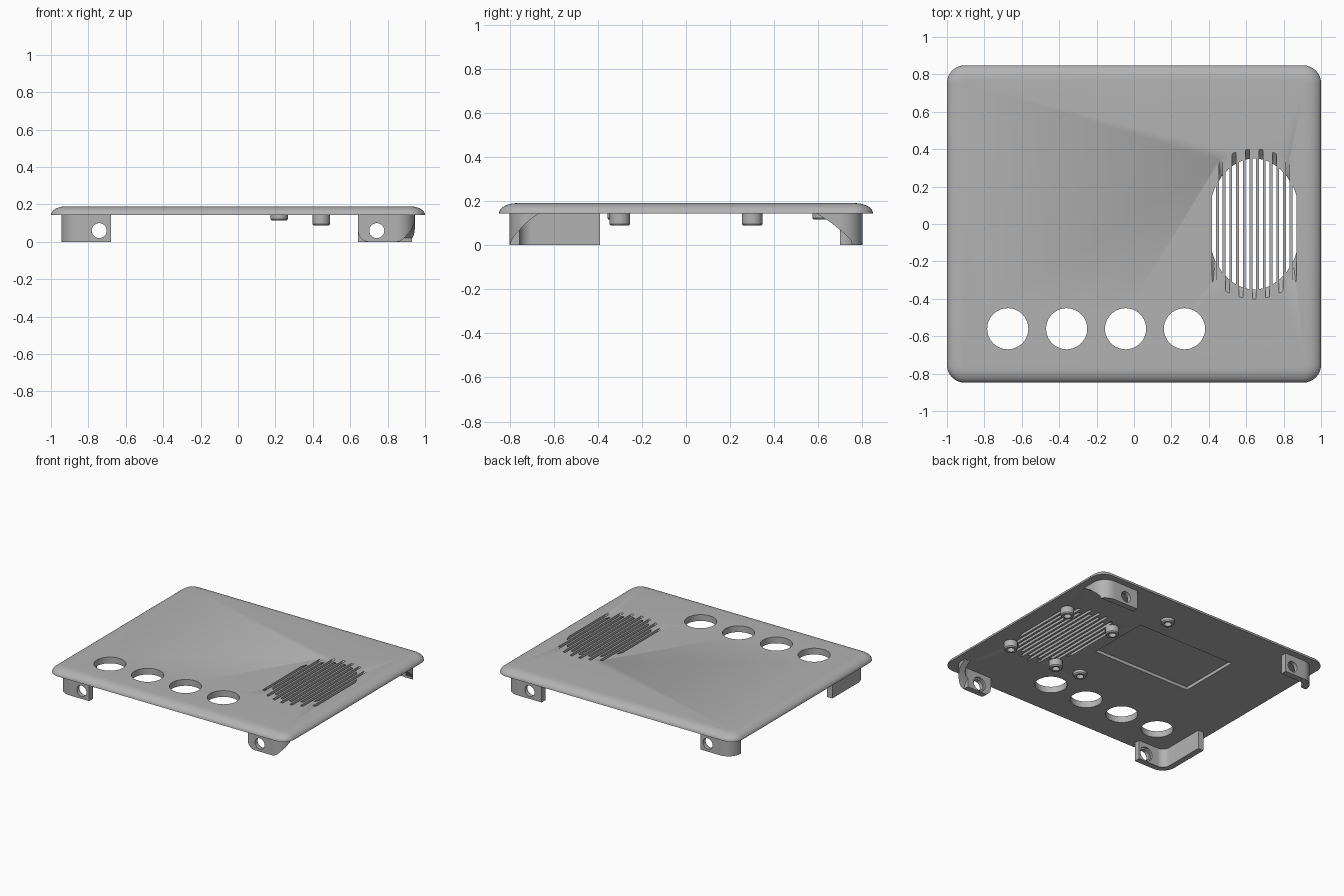
import bpy, bmesh, math
from mathutils import Matrix

if "Cube" in bpy.data.objects:
    bpy.data.objects.remove(bpy.data.objects["Cube"])

grey = bpy.data.materials.new("plastic_grey")
grey.diffuse_color = (0.45, 0.45, 0.45, 1)
grey.use_nodes = True
grey.node_tree.nodes["Principled BSDF"].inputs["Base Color"].default_value = grey.diffuse_color
Z0, Z1 = 0.143, 0.19          # underside and top of the panel


def make(name, bm):
    bmesh.ops.recalc_face_normals(bm, faces=bm.faces)
    me = bpy.data.meshes.new(name)
    bm.to_mesh(me)
    bm.free()
    me.materials.append(grey)
    ob = bpy.data.objects.new(name, me)
    bpy.context.collection.objects.link(ob)
    return ob


def loft(bm, rings, capped=True):
    """Skin a list of equal-length point rings."""
    vs = [[bm.verts.new(p) for p in r] for r in rings]
    n = len(vs[0])
    pairs = list(zip(vs, vs[1:])) + ([] if capped else [(vs[-1], vs[0])])
    for a, b in pairs:
        for i in range(n):
            j = (i + 1) % n
            bm.faces.new((a[i], a[j], b[j], b[i]))
    if capped:
        bm.faces.new(vs[0][::-1])
        bm.faces.new(vs[-1])


def cylinder(bm, x, y, z, r, depth, along_y=False):
    m = Matrix.Translation((x, y, z))
    if along_y:
        m = m @ Matrix.Rotation(math.pi / 2, 4, 'X')
    bmesh.ops.create_cone(bm, cap_ends=True, segments=40, radius1=r, radius2=r,
                          depth=depth, matrix=m)


def activate(ob):
    bpy.ops.object.select_all(action='DESELECT')
    ob.select_set(True)
    bpy.context.view_layer.objects.active = ob


def cut(ob, bm):
    cutter = make("cutter", bm)
    cutter.hide_render = True
    mod = ob.modifiers.new("cut", 'BOOLEAN')
    mod.operation, mod.solver, mod.object = 'DIFFERENCE', 'EXACT', cutter
    activate(ob)
    bpy.ops.object.modifier_apply(modifier=mod.name)
    bpy.data.objects.remove(cutter)


def smooth(ob):
    activate(ob)
    bpy.ops.object.shade_smooth_by_angle(angle=math.radians(32))


# panel: rounded rectangle with a rounded upper edge
def rounded_rect(hx, hy, r, z, n=8):
    pts = []
    for k, (sx, sy) in enumerate(((1, 1), (-1, 1), (-1, -1), (1, -1))):
        for i in range(n + 1):
            a = math.pi / 2 * (k + i / n)
            pts.append((sx * (hx - r) + r * math.cos(a),
                        sy * (hy - r) + r * math.sin(a), z))
    return pts


bm = bmesh.new()
rings = []
for i in range(9):
    a = math.pi / 2 * i / 8
    inset = 0.08 * (1 - math.cos(a))
    rings.append(rounded_rect(1 - inset, 0.848 - inset, 0.095 - inset,
                              Z0 + (Z1 - Z0) * math.sin(a)))
loft(bm, rings)
panel = make("panel", bm)

# round knob holes
bm = bmesh.new()
for i in range(4):
    cylinder(bm, -0.675 + 0.315 * i, -0.56, 0.17, 0.11, 0.2)
cut(panel, bm)

# display recess on the underside
bm = bmesh.new()
loft(bm, [[(-0.487, -0.02, z), (0.325, -0.02, z), (0.325, 0.455, z), (-0.487, 0.455, z)]
          for z in (0.1, 0.167)])
cut(panel, bm)


# speaker grille: slots slanted alternately forward and back
def ellipse(x, a, b):
    return b * math.sqrt(1 - (x / a) ** 2)


bm = bmesh.new()
for i in range(13):
    dx = (i - 6) * 0.0358
    s = 1 if i % 2 else -1
    rings = []
    for t in (-0.4, 1.4):
        z = Z0 + t * (Z1 - Z0)
        ring = []
        for end in (1, -1):
            for side in (-1, 1):
                x = dx + side * end * 0.0105
                near, far = ellipse(x, 0.25, 0.35), ellipse(x, 0.34, 0.40)
                f = t if end == s else 1 - t
                ring.append((0.643 + x, end * (near + (far - near) * f), z))
        rings.append(ring)
    loft(bm, rings)
bmesh.ops.triangulate(bm, faces=bm.faces)
cut(panel, bm)
smooth(panel)


# hollow screw bosses under the panel
def boss(name, x, y, bottom):
    bm = bmesh.new()
    prof = [(0.047, Z0 + 0.004), (0.047, bottom + 0.008), (0.041, bottom),
            (0.025, bottom), (0.025, Z0 + 0.004)]
    loft(bm, [[(x + r * math.cos(a), y + r * math.sin(a), z)
               for a in (math.tau * k / 32 for k in range(32))] for r, z in prof], False)
    smooth(make(name, bm))


for x in (0.445, 0.845):
    for y in (-0.3, 0.3):
        boss("speaker_boss", x, y, 0.088)
boss("short_boss", 0.22, 0.62, 0.115)
boss("short_boss", 0.22, -0.31, 0.115)


# corner brackets: rounded L walls with a screw hole
def bracket(name, sx, sy, x_in, y_end, trim=None, round_corner=False):
    t, r = 0.045, 0.1
    arc = [math.pi / 2 * k / 10 for k in range(11)]
    outer = [(x_in, 0.8)] + [(0.845 + r * math.sin(a), 0.7 + r * math.cos(a))
                             for a in arc] + [(0.945, y_end)]
    q = r - t
    inner = [(x_in, 0.8 - t)] + [(0.845 + q * math.sin(a), 0.7 + q * math.cos(a))
                                 for a in arc] + [(0.945 - t, y_end)]
    plan = outer + inner[::-1]
    bm = bmesh.new()
    loft(bm, [[(sx * x, sy * y, z) for x, y in plan] for z in (0, Z0 + 0.003)])
    ob = make(name, bm)
    # screw hole, then a shallow counterbore on the inner side
    hx = sx * 0.742
    bm = bmesh.new()
    cylinder(bm, hx, sy * 0.78, 0.06, 0.04, 0.2, True)
    cut(ob, bm)
    bm = bmesh.new()
    cylinder(bm, hx, sy * (0.8 - t), 0.06, 0.052, 0.03, True)
    cut(ob, bm)
    if trim:                      # curved cut-away of the side leg
        bm = bmesh.new()
        loft(bm, [[(sx * x, sy * y, z) for y, z in trim] for x in (0.846, 1.1)])
        cut(ob, bm)
    if round_corner:              # rounded lower inner corner of the wall
        c = 0.06
        pts = [(x_in - 0.02, -0.02), (x_in + c, -0.02)]
        pts += [(x_in + c - c * math.sin(a), c - c * math.cos(a)) for a in arc]
        pts += [(x_in - 0.02, c)]
        bm = bmesh.new()
        loft(bm, [[(sx * x, sy * y, z) for x, z in pts] for y in (0.6, 0.9)])
        cut(ob, bm)
    smooth(ob)


front_trim = [(0.81, -0.02), (0.8, 0.0), (0.78, 0.04), (0.735, 0.09), (0.70, 0.12),
              (0.667, 0.143), (0.5, 0.143), (0.5, -0.02)]
back_trim = [(0.755, -0.02), (0.75, 0.02), (0.72, 0.05), (0.66, 0.10), (0.593, 0.143),
             (0.4, 0.143), (0.4, -0.02)]
bracket("front_left_bracket", -1, -1, 0.68, 0.39)
bracket("front_right_bracket", 1, -1, 0.642, 0.66, front_trim, True)
bracket("back_left_bracket", -1, 1, 0.68, 0.698)
bracket("back_right_bracket", 1, 1, 0.642, 0.59, back_trim)
